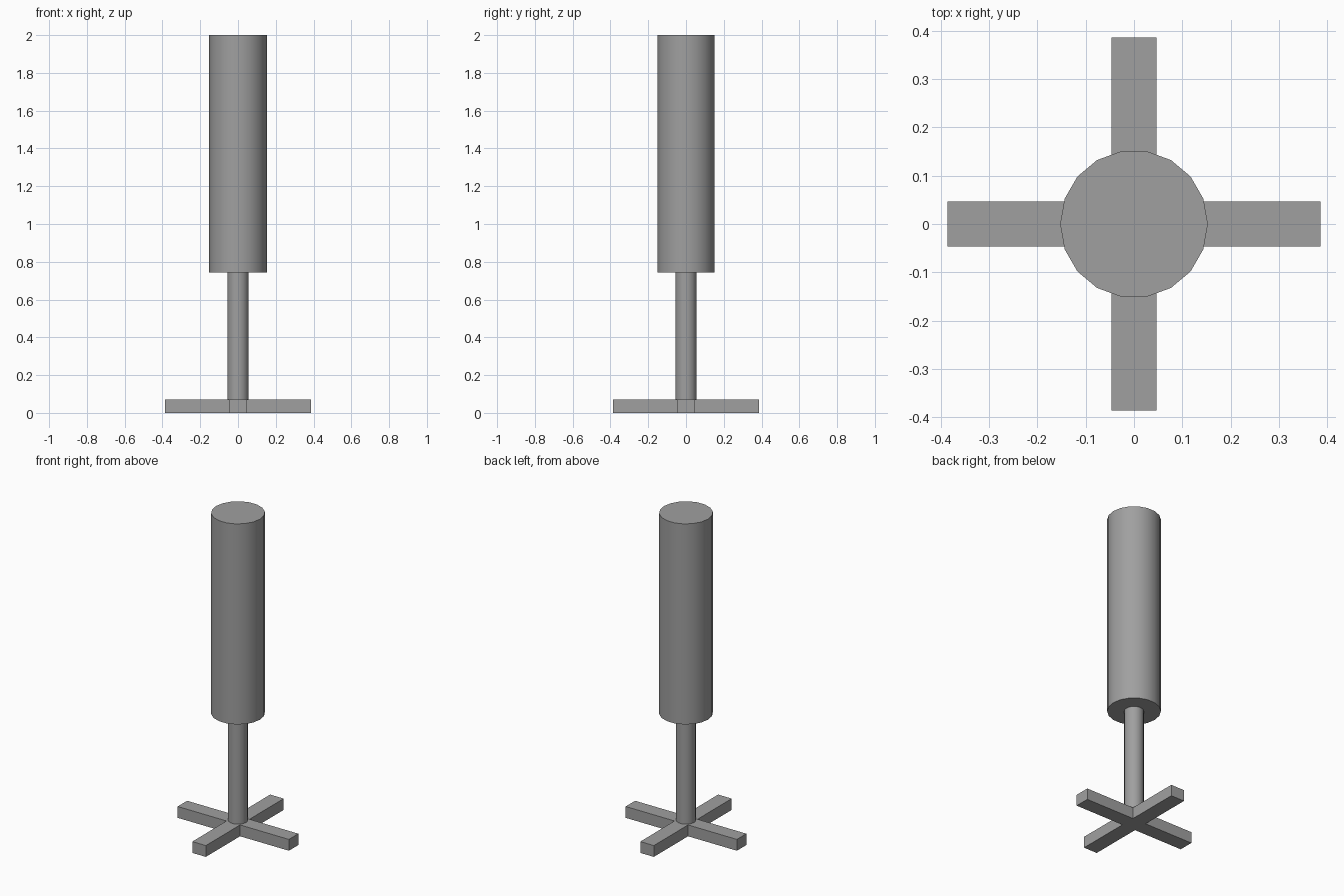
import bpy, bmesh, math

if "Cube" in bpy.data.objects:
    bpy.data.objects.remove(bpy.data.objects["Cube"])

SIDES = 18

# Dark grey for every part
grey = bpy.data.materials.new("dark_grey")
grey.diffuse_color = (0.35, 0.35, 0.35, 1)
grey.use_nodes = True
grey.node_tree.nodes["Principled BSDF"].inputs["Base Color"].default_value = grey.diffuse_color


def extrude_up(bm, outline, height):
    face = bm.faces.new(outline)
    top = bmesh.ops.extrude_face_region(bm, geom=[face], use_keep_orig=True)["geom"]
    verts = [v for v in top if isinstance(v, bmesh.types.BMVert)]
    bmesh.ops.translate(bm, verts=verts, vec=(0, 0, height))
    bmesh.ops.recalc_face_normals(bm, faces=bm.faces)


def finish(name, bm):
    mesh = bpy.data.meshes.new(name)
    bm.to_mesh(mesh)
    bm.free()
    mesh.materials.append(grey)
    obj = bpy.data.objects.new(name, mesh)
    bpy.context.collection.objects.link(obj)
    return obj


def cylinder(name, radius, z0, z1):
    """Upright smooth-sided cylinder with a vertex on the +x axis."""
    bm = bmesh.new()
    ring = [bm.verts.new((radius * math.cos(2 * math.pi * i / SIDES),
                          radius * math.sin(2 * math.pi * i / SIDES), z0))
            for i in range(SIDES)]
    extrude_up(bm, ring, z1 - z0)
    obj = finish(name, bm)
    bpy.context.view_layer.objects.active = obj
    obj.select_set(True)
    bpy.ops.object.shade_smooth_by_angle(angle=math.radians(35))
    obj.select_set(False)


# Cross-shaped foot: one arm's three corners, turned four times
w, reach, foot_height = 0.047, 0.386, 0.071
bm = bmesh.new()
outline = []
for k in range(4):
    c, s = round(math.cos(k * math.pi / 2)), round(math.sin(k * math.pi / 2))
    for x, y in ((reach, -w), (reach, w), (w, w)):
        outline.append(bm.verts.new((c * x - s * y, s * x + c * y, 0)))
extrude_up(bm, outline, foot_height)
finish("cross_foot", bm)

# Thin post and thick body
body_bottom = 0.742
cylinder("post", 0.056, foot_height, body_bottom)
cylinder("body", 0.153, body_bottom, 2.0)
